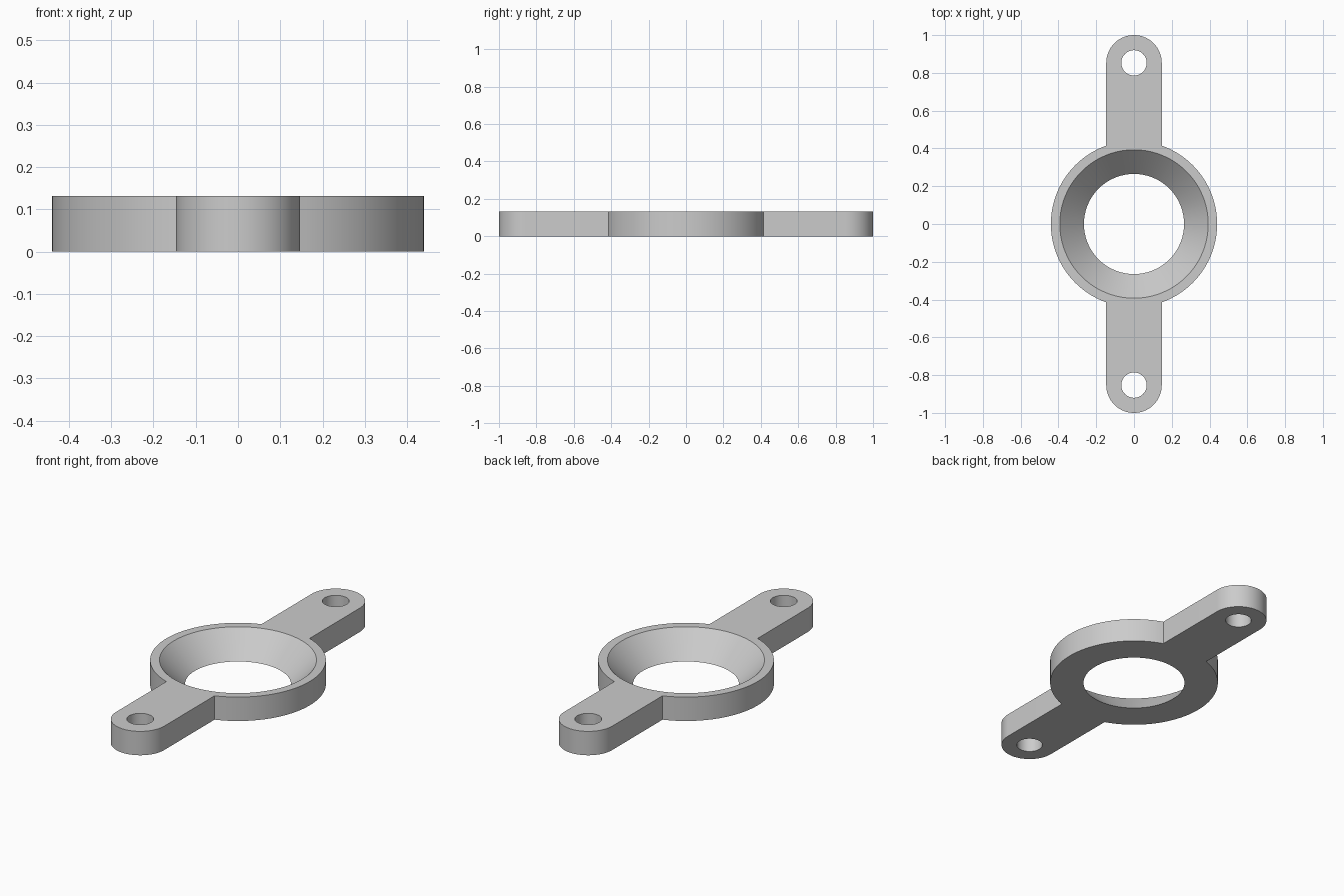
import bpy
import bmesh
from math import sin, cos, asin, pi, radians

cube = bpy.data.objects.get("Cube")
if cube:
    bpy.data.objects.remove(cube, do_unlink=True)

HEIGHT = 0.132
RING_R = 0.44
ARM_R = 0.147            # half width and end radius of the arms
HOLE_Y = 1 - ARM_R
HOLE_R = 0.067
BORE_LOW, BORE_HIGH = 0.265, 0.393

grey = bpy.data.materials.new("plain grey")
grey.use_nodes = True
colour = (0.6, 0.6, 0.6, 1)
grey.diffuse_color = colour
grey.node_tree.nodes["Principled BSDF"].inputs["Base Color"].default_value = colour


def arc(cy, radius, start, end, steps):
    angles = [start + (end - start) * i / steps for i in range(steps + 1)]
    return [(radius * cos(a), cy + radius * sin(a)) for a in angles]


def new_object(name, bm):
    mesh = bpy.data.meshes.new(name)
    bm.to_mesh(mesh)
    bm.free()
    obj = bpy.data.objects.new(name, mesh)
    bpy.context.collection.objects.link(obj)
    return obj


def cutter(name, y, low, high):
    # Tapered cutter reaching past both faces of the plate
    bm = bmesh.new()
    slope = (high - low) / HEIGHT
    over = 0.05
    bmesh.ops.create_cone(bm, cap_ends=True, segments=96,
                          radius1=low - slope * over, radius2=high + slope * over,
                          depth=HEIGHT + 2 * over)
    bmesh.ops.translate(bm, verts=bm.verts, vec=(0, y, HEIGHT / 2))
    obj = new_object(name, bm)
    obj.hide_render = True
    return obj


# Outline: round ring with a round-ended arm at front and back
join = asin(ARM_R / RING_R)
half = arc(0, RING_R, join - pi / 2, pi / 2 - join, 56) + arc(HOLE_Y, ARM_R, 0, pi, 48)
outline = half + [(-x, -y) for x, y in half]

bm = bmesh.new()
base = bm.faces.new([bm.verts.new((x, y, 0)) for x, y in outline])
top = bmesh.ops.extrude_face_region(bm, geom=[base])["geom"]
bmesh.ops.translate(bm, vec=(0, 0, HEIGHT),
                    verts=[v for v in top if isinstance(v, bmesh.types.BMVert)])
bmesh.ops.recalc_face_normals(bm, faces=bm.faces)
bracket = new_object("ring_bracket", bm)
bracket.data.materials.append(grey)

# Tapered centre bore and two screw holes
cutters = [cutter("bore_cutter", 0, BORE_LOW, BORE_HIGH),
           cutter("back_hole_cutter", HOLE_Y, HOLE_R, HOLE_R),
           cutter("front_hole_cutter", -HOLE_Y, HOLE_R, HOLE_R)]
bpy.ops.object.select_all(action="DESELECT")
bpy.context.view_layer.objects.active = bracket
bracket.select_set(True)
for tool in cutters:
    cut = bracket.modifiers.new(tool.name, "BOOLEAN")
    cut.operation = "DIFFERENCE"
    cut.solver = "EXACT"
    cut.object = tool
    bpy.ops.object.modifier_apply(modifier=cut.name)
    bpy.data.objects.remove(tool, do_unlink=True)

bpy.ops.object.shade_smooth_by_angle(angle=radians(30))
